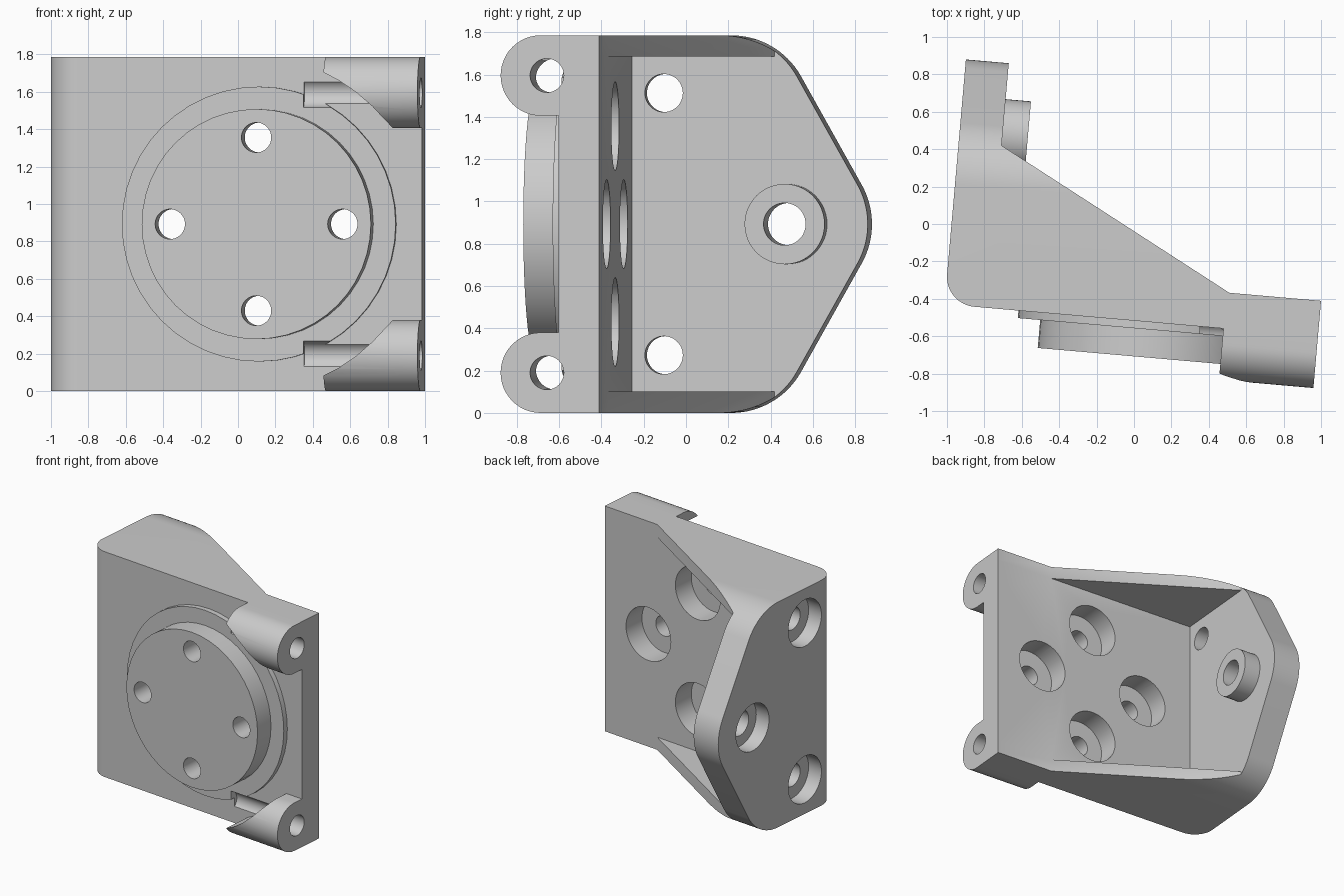
import bpy, bmesh
from math import sin, cos, radians

if "Cube" in bpy.data.objects:
    bpy.data.objects.remove(bpy.data.objects["Cube"])

H = 1.786             # total height
MID = H / 2
FRONT, BACK = -0.515, -0.322   # faces of the front plate
LEFT, INNER = -0.972, -0.742   # faces of the side plate
RIGHT = 1.032
DISC_X = 0.16

grey = bpy.data.materials.new("plain_grey")
grey.use_nodes = True
grey.diffuse_color = (0.6, 0.6, 0.6, 1)
grey.node_tree.nodes["Principled BSDF"].inputs["Base Color"].default_value = (0.6, 0.6, 0.6, 1)


def arc(a, b, r, start, end, n=16):
    """Points on an arc, angles in degrees."""
    return [(a + r * cos(radians(start + (end - start) * i / n)),
             b + r * sin(radians(start + (end - start) * i / n))) for i in range(n + 1)]


def prism(name, pts, lo, hi, axis):
    """Extrude a 2D outline along an axis."""
    place = {"x": lambda a, b, t: (t, a, b),
             "y": lambda a, b, t: (a, t, b),
             "z": lambda a, b, t: (a, b, t)}[axis]
    bm = bmesh.new()
    rings = [[bm.verts.new(place(a, b, t)) for a, b in pts] for t in (lo, hi)]
    n = len(pts)
    bm.faces.new(rings[0])
    bm.faces.new(rings[1])
    for i in range(n):
        j = (i + 1) % n
        bm.faces.new((rings[0][i], rings[0][j], rings[1][j], rings[1][i]))
    bmesh.ops.recalc_face_normals(bm, faces=bm.faces)
    mesh = bpy.data.meshes.new(name)
    bm.to_mesh(mesh)
    bm.free()
    mesh.materials.append(grey)
    obj = bpy.data.objects.new(name, mesh)
    bpy.context.collection.objects.link(obj)
    return obj


def rod(name, a, b, r, lo, hi, axis):
    return prism(name, arc(a, b, r, 0, 360, 48)[:-1], lo, hi, axis)


def combine(target, tool, operation):
    """Apply a boolean and discard the tool."""
    mod = target.modifiers.new("combine", "BOOLEAN")
    mod.operation, mod.solver, mod.object = operation, "EXACT", tool
    bpy.context.view_layer.objects.active = target
    bpy.ops.object.modifier_apply(modifier=mod.name)
    bpy.data.objects.remove(tool)


# Wedge-shaped body with a rounded front corner
plan = arc(LEFT + 0.16, FRONT + 0.16, 0.16, 180, 270) + [
    (RIGHT, FRONT), (RIGHT, BACK), (0.54, BACK), (INNER, 0.356),
    (INNER, 0.798), (LEFT, 0.798)]
body = prism("bracket_body", plan, -0.1, H + 0.1, "z")

# Side outline: rounded shoulders tapering to a rounded tip
upper = arc(0.418, MID, 0.38, 0, 30) + arc(0.13, H - 0.38, 0.38, 30, 90)
lower = [(a, H - b) for a, b in reversed(upper[1:])]
outline = upper + [(-1, H), (-1, 0)] + lower
combine(body, prism("side_outline", outline, -2, 2, "x"), "INTERSECT")

# Pocket between the two gussets
pocket = [(INNER, BACK), (1.2, BACK), (1.2, 1), (INNER, 1)]
combine(body, prism("pocket", pocket, 0.1, H - 0.1, "z"), "DIFFERENCE")

# Stepped round pad on the front
for r, depth in ((0.735, -0.555), (0.615, -0.705)):
    combine(body, rod("pad", DISC_X, MID, r, depth, -0.42, "y"), "UNION")

# Hinge ears, trimmed to clear the pad
for z in (0.19, H - 0.19):
    section = arc(-0.6, z, 0.19, 90, 270, 24) + [(-0.45, z - 0.19), (-0.45, z + 0.19)]
    ear = prism("ear", section, 0.525, RIGHT, "x")
    combine(ear, rod("clearance", DISC_X, MID, 0.89, -1, -0.5, "y"), "DIFFERENCE")
    combine(body, ear, "UNION")
    combine(body, rod("pin_hole", -0.57, z, 0.08, 0.4, 1.2, "x"), "DIFFERENCE")

# Boss inside the side plate
combine(body, rod("boss", 0.415, MID, 0.19, INNER - 0.05, -0.606, "x"), "UNION")

# Four pad holes, counterbored from the back
for dx, dz in ((0.463, 0), (-0.463, 0), (0, 0.463), (0, -0.463)):
    x, z = DISC_X + dx, MID + dz
    combine(body, rod("pad_hole", x, z, 0.08, -1, 0, "y"), "DIFFERENCE")
    combine(body, rod("pad_counterbore", x, z, 0.21, -0.5, BACK + 0.2, "y"), "DIFFERENCE")

# Three side holes, counterbored from outside
for y, z, r in ((-0.17, MID - 0.62, 0.09), (-0.17, MID + 0.62, 0.09), (0.415, MID, 0.1)):
    combine(body, rod("side_hole", y, z, r, -1.2, -0.5, "x"), "DIFFERENCE")
    combine(body, rod("side_counterbore", y, z, 0.185, -1.2, LEFT + 0.12, "x"), "DIFFERENCE")

# The whole bracket is turned slightly
body.rotation_euler.z = radians(-5)
bpy.ops.object.select_all(action="DESELECT")
body.select_set(True)
bpy.context.view_layer.objects.active = body
bpy.ops.object.shade_smooth_by_angle(angle=radians(30))
